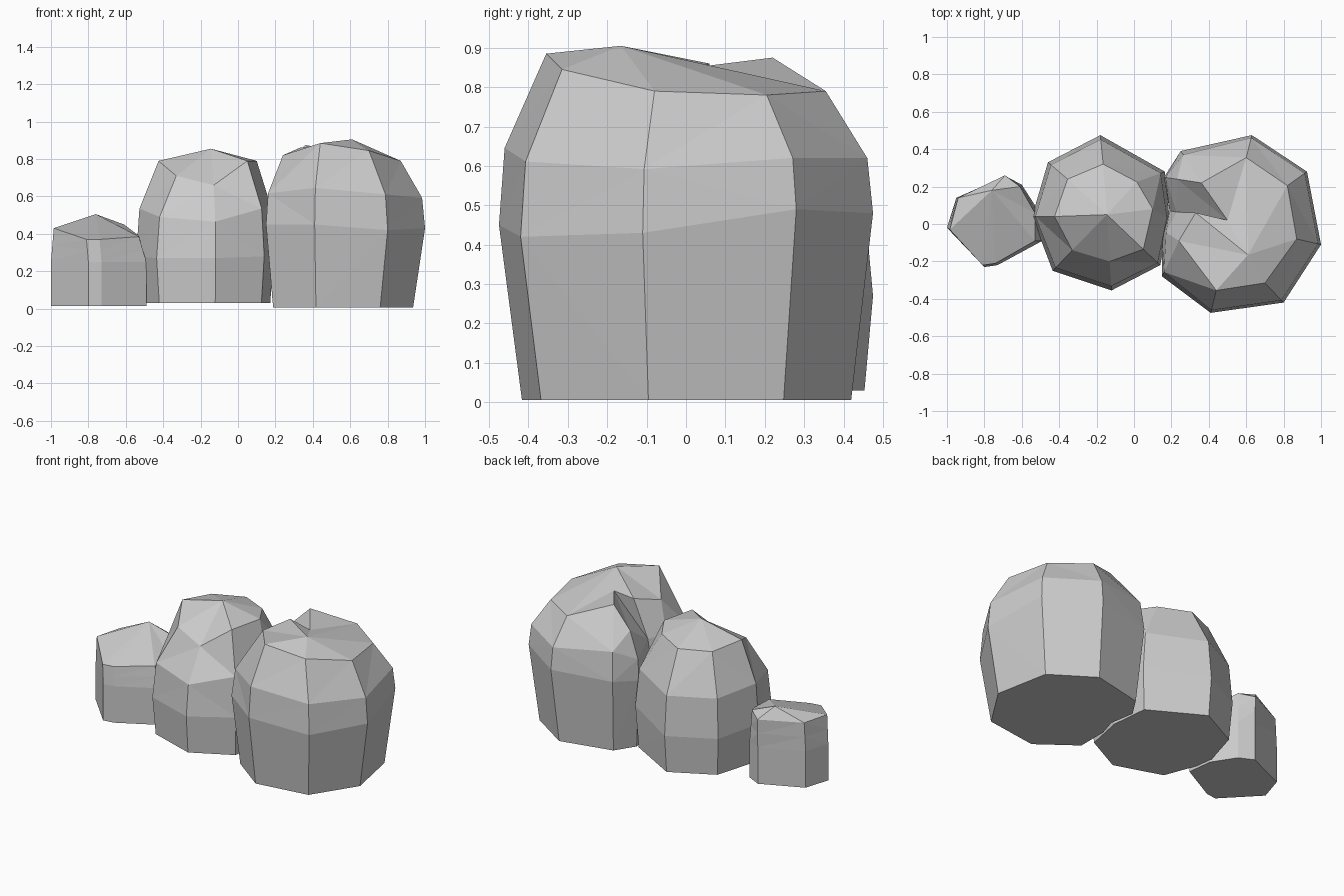
import bpy, bmesh
from mathutils import Vector

if "Cube" in bpy.data.objects:
    bpy.data.objects.remove(bpy.data.objects["Cube"])


def rock(name, belly, rim, peak, base_z, base_scale, shoulder, extra=(), skip=()):
    """Loft base > belly > shoulder > rim, then fan the rim to a peak.
    shoulder = (horizontal, vertical) blend from belly to rim."""
    n = len(belly)
    belly = [Vector(p) for p in belly]
    rim = [Vector(p) for p in rim]
    c = sum(belly, Vector()) / n
    base = [Vector((c.x + (p.x - c.x) * base_scale,
                    c.y + (p.y - c.y) * base_scale, base_z)) for p in belly]
    h, v = shoulder
    mid = [Vector((b.x + (r.x - b.x) * h, b.y + (r.y - b.y) * h,
                   b.z + (r.z - b.z) * v)) for b, r in zip(belly, rim)]
    bm = bmesh.new()
    rings = [[bm.verts.new(p) for p in ring] for ring in (base, belly, mid, rim)]
    for lo, hi in zip(rings, rings[1:]):
        for i in range(n):
            j = (i + 1) % n
            bm.faces.new((lo[i], lo[j], hi[j], hi[i]))
    bm.faces.new(rings[0][::-1])
    top = rings[-1]
    apex = bm.verts.new(peak)
    fan = [i for i in range(n) if i not in skip]
    for a, b in zip(fan, fan[1:] + fan[:1]):
        bm.faces.new((top[a], top[b], apex))
    for tri in extra:
        bm.faces.new([top[i] for i in tri])
    bmesh.ops.triangulate(bm, faces=[f for f in bm.faces if len(f.verts) == 4])
    bmesh.ops.recalc_face_normals(bm, faces=bm.faces)
    me = bpy.data.meshes.new(name)
    bm.to_mesh(me)
    bm.free()
    ob = bpy.data.objects.new(name, me)
    bpy.context.collection.objects.link(ob)
    return ob


# Large boulder on the right, with a cleft on its left side
rock("large_boulder",
     [(.41, -.475, .45), (.80, -.42, .42), (1, -.11, .43), (.925, .28, .49),
      (.63, .475, .48), (.25, .39, .47), (.16, .25, .45), (.19, .07, .45),
      (.15, -.06, .44), (.15, -.28, .45)],
     [(.44, -.355, .885), (.70, -.315, .845), (.87, -.08, .79), (.82, .205, .78),
      (.60, .355, .79), (.36, .22, .875), (.23, .24, .75), (.50, .02, .85),
      (.33, .06, .86), (.24, -.09, .82)],
     (.61, -.165, .905), .005, .88, (.12, .45),
     extra=[(4, 5, 7), (5, 6, 7)], skip=(5, 6))

# Middle boulder
rock("middle_boulder",
     [(-.435, -.25, .27), (-.12, -.355, .27), (.14, -.22, .28), (.19, .03, .3),
      (.165, .28, .3), (-.18, .475, .27), (-.46, .33, .27), (-.545, .04, .28)],
     [(-.33, -.14, .71), (-.13, -.20, .66), (.05, -.135, .79), (.10, .08, .79),
      (.015, .225, .78), (-.165, .32, .77), (-.355, .24, .77), (-.425, .04, .79)],
     (-.145, .05, .855), .03, .95, (.15, .5))

# Small stone on the left
rock("small_stone",
     [(-.80, -.23, .25), (-.73, -.22, .25), (-.49, -.09, .25), (-.51, .07, .25),
      (-.60, .21, .25), (-.69, .255, .25), (-.95, .14, .25), (-1, -.02, .25)],
     [(-.81, -.22, .37), (-.74, -.21, .37), (-.53, -.09, .385), (-.53, .06, .39),
      (-.61, .20, .45), (-.69, .26, .43), (-.94, .14, .43), (-.985, -.03, .43)],
     (-.76, .18, .505), .015, 1.0, (.5, .5))
